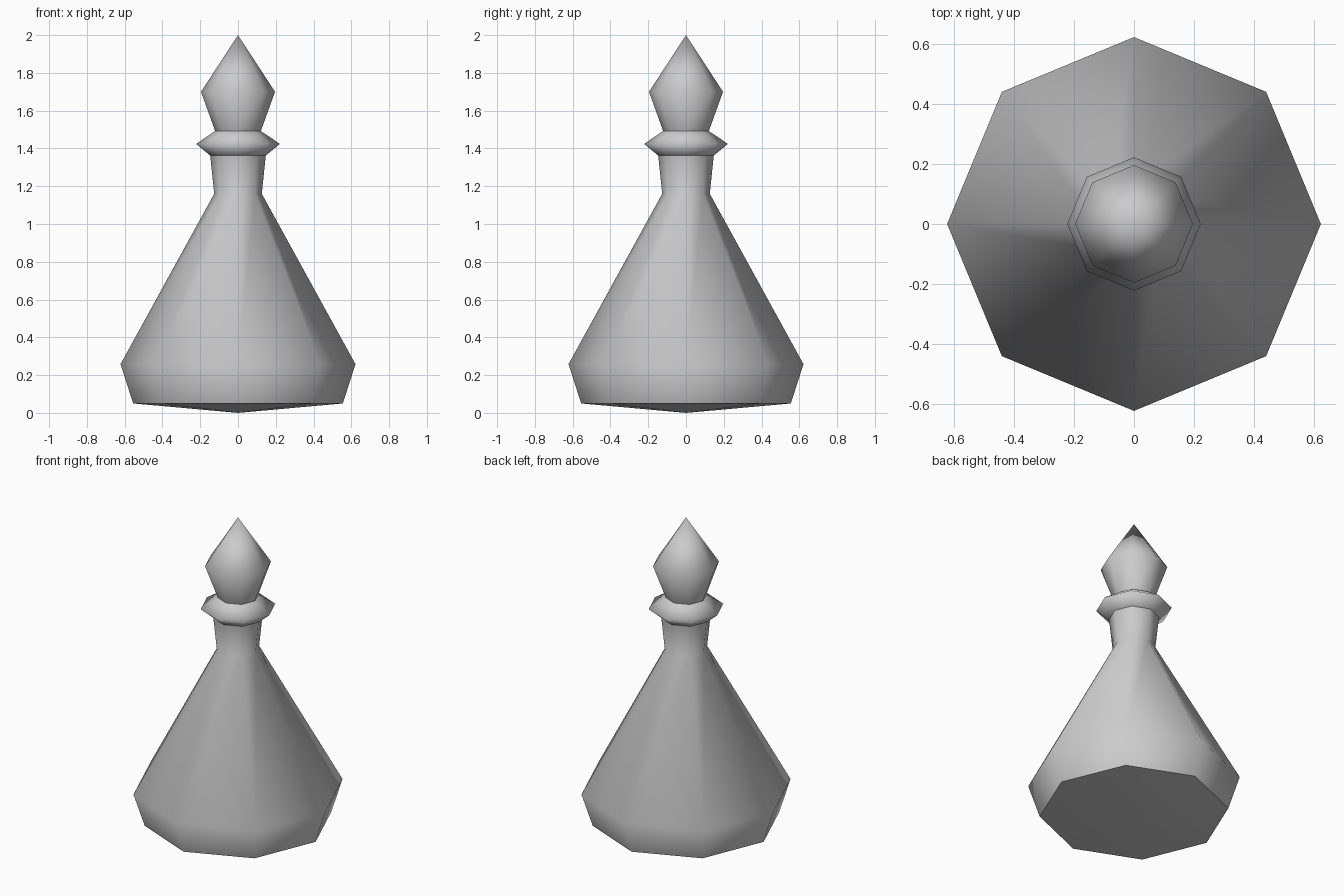
import bpy, bmesh
from math import cos, sin, pi

if "Cube" in bpy.data.objects:
    bpy.data.objects.remove(bpy.data.objects["Cube"])

SIDES = 8


def lathe(name, profile, sharp_z=None):
    """Revolve (radius, z) points into an eight-sided smooth-shaded part."""
    bm = bmesh.new()
    rings = []
    for r, z in profile:
        if r == 0:
            rings.append([bm.verts.new((0, 0, z))] * SIDES)
        else:
            rings.append([bm.verts.new((r * cos(2 * pi * i / SIDES),
                                        r * sin(2 * pi * i / SIDES), z))
                          for i in range(SIDES)])
    for low, high in zip(rings, rings[1:]):
        for i in range(SIDES):
            j = (i + 1) % SIDES
            corners = list(dict.fromkeys([low[i], low[j], high[j], high[i]]))
            bm.faces.new(corners).smooth = True
    for e in bm.edges:
        if sharp_z is not None and all(abs(v.co.z - sharp_z) < 1e-4 for v in e.verts):
            e.smooth = False
    mesh = bpy.data.meshes.new(name)
    bm.to_mesh(mesh)
    bm.free()
    obj = bpy.data.objects.new(name, mesh)
    bpy.context.collection.objects.link(obj)
    return obj


# Flask body with shallow pointed base and flared neck
lathe("bottle_body", [(0, 0), (0.555, 0.05), (0.622, 0.258),
                      (0.126, 1.16), (0.147, 1.362)], sharp_z=0.05)

# Lip around the mouth
lathe("bottle_lip", [(0.147, 1.362), (0.222, 1.424), (0.121, 1.492)])

# Pointed stopper
lathe("stopper", [(0.121, 1.492), (0.196, 1.70), (0, 2.0)])
